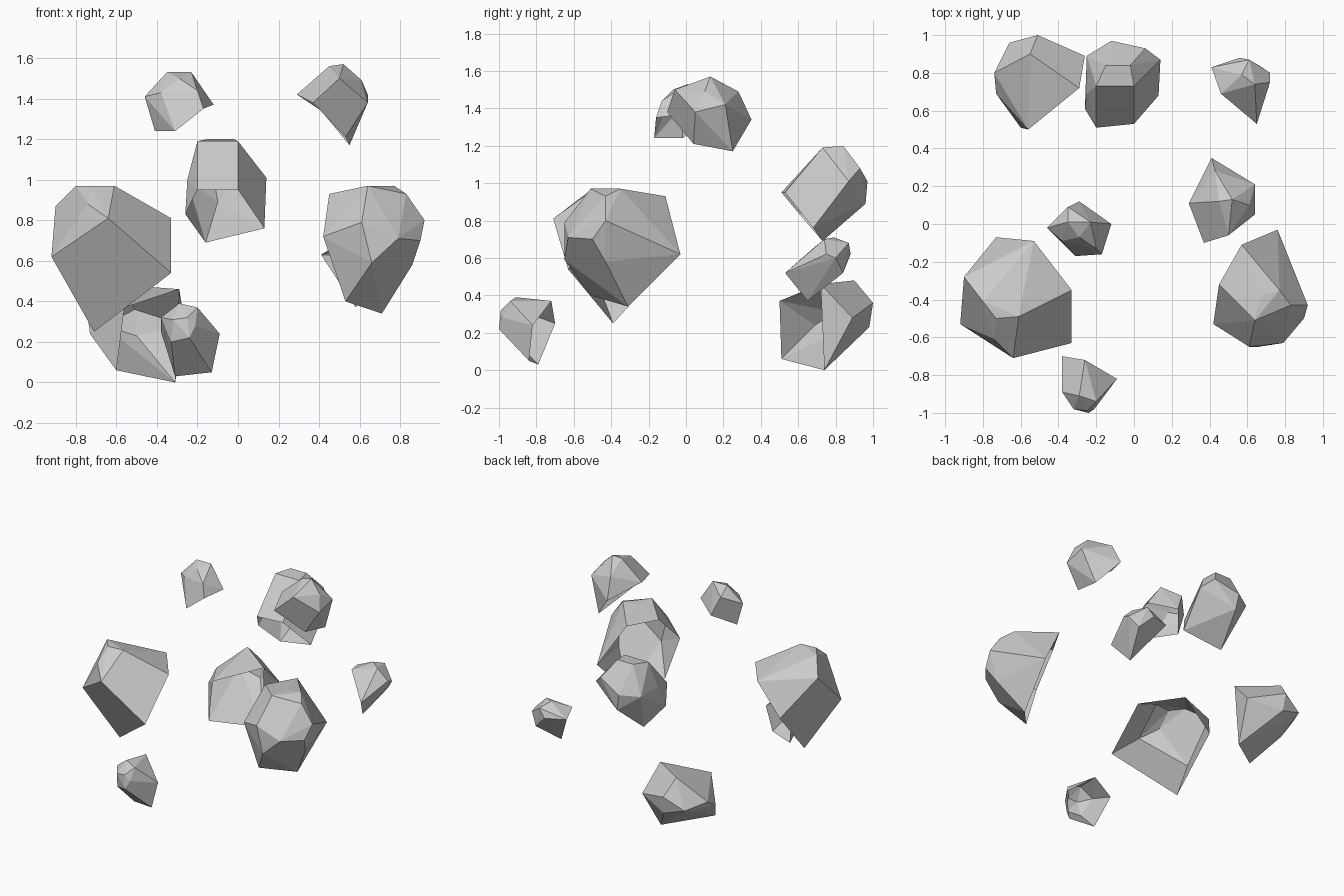
import bpy
import bmesh
import math
from mathutils import Vector

cube = bpy.data.objects.get("Cube")
if cube:
    bpy.data.objects.remove(cube, do_unlink=True)

# Single matte stone colour
stone = bpy.data.materials.new("grey_stone")
stone.use_nodes = True
stone_colour = (0.6, 0.6, 0.6, 1)
stone.diffuse_color = stone_colour
stone.node_tree.nodes["Principled BSDF"].inputs["Base Color"].default_value = stone_colour

CENTIMETRE = 0.01


def rock_shell(name, rim, crown):
    """Faceted shell: the hull of a broken rim and a rounded crown, open at the rim."""
    bm = bmesh.new()
    rim_verts = [bm.verts.new(Vector(point) * CENTIMETRE) for point in rim]
    crown_verts = [bm.verts.new(Vector(point) * CENTIMETRE) for point in crown]
    hull = bmesh.ops.convex_hull(bm, input=rim_verts + crown_verts)
    bmesh.ops.recalc_face_normals(bm, faces=bm.faces)

    # Open the broken side
    rim_set = set(rim_verts)
    opening = [face for face in bm.faces if rim_set.issuperset(face.verts)]
    bmesh.ops.delete(bm, geom=opening, context="FACES")
    loose = [vert for vert in bm.verts if not vert.link_faces]
    bmesh.ops.delete(bm, geom=loose, context="VERTS")

    # Merge nearly coplanar triangles into clean facets
    bmesh.ops.dissolve_limit(bm, angle_limit=math.radians(6),
                             verts=bm.verts, edges=bm.edges)

    mesh = bpy.data.meshes.new(name)
    bm.to_mesh(mesh)
    bm.free()
    mesh.materials.append(stone)
    rock = bpy.data.objects.new(name, mesh)
    bpy.context.collection.objects.link(rock)
    return rock


# Two large front rocks
rock_shell(
    "large_rock_front_right",
    rim=[(-71, -39, 25), (-33, -63, 54), (-33, -35, 81), (-53, -9, 82), (-73, -7, 60)],
    crown=[(-64, -71, 81), (-92, -53, 62), (-90, -28, 87), (-80, -41, 97),
           (-61, -49, 97), (-73, -50, 97), (-74, -61, 88)])
rock_shell(
    "large_rock_front_left",
    rim=[(53, -51, 40), (71, -31, 34), (76, -3, 62), (57, -11, 93), (45, -32, 93), (42, -53, 72)],
    crown=[(64, -51, 97), (67, -38, 97), (77, -35, 97), (83, -43, 93), (92, -43, 80),
           (90, -50, 70), (86, -43, 58), (79, -63, 71), (61, -65, 79), (66, -65, 59)])

# Medium back rocks, one low and one raised
rock_shell(
    "low_rock_back",
    rim=[(-60, 51, 6), (-56, 50, 37), (-29, 72, 46), (-31, 74, 0)],
    crown=[(-26, 89, 28), (-55, 90, 48), (-51, 100, 36), (-66, 96, 28),
           (-74, 80, 31), (-73, 69, 24), (-50, 98, 23)])
rock_shell(
    "raised_rock_back",
    rim=[(-20, 51, 95), (0, 53, 95), (13, 68, 76), (-16, 73, 69), (-26, 61, 83)],
    crown=[(-20, 73, 119), (0, 73, 119), (14, 87, 101), (6, 93, 108), (-12, 97, 101),
           (-25, 89, 100), (-10, 96, 89), (-25, 69, 100), (-15, 84, 120), (-2, 84, 120)])

# Small scattered rocks
rock_shell(
    "small_rock_back_left",
    rim=[(65, 53, 52), (46, 69, 66), (41, 83, 63), (58, 65, 37)],
    crown=[(56, 88, 62), (57, 79, 71), (61, 87, 68), (72, 80, 60),
           (72, 75, 62), (64, 74, 70), (66, 84, 52)])
rock_shell(
    "high_rock_left",
    rim=[(29, 11, 142), (41, 35, 134), (55, 25, 117), (53, 4, 121), (37, -10, 138)],
    crown=[(45, 12, 156), (52, 13, 157), (61, 10, 149), (64, 21, 142),
           (64, 5, 138), (50, -6, 150), (43, 28, 149)])
rock_shell(
    "high_rock_right",
    rim=[(-31, -17, 124), (-17, -16, 135), (-12, 0, 137), (-29, 12, 133), (-41, -2, 124)],
    crown=[(-46, -2, 141), (-35, 9, 147), (-35, 1, 153), (-23, 1, 153),
           (-29, -7, 150), (-38, -9, 143), (-20, -13, 144)])
rock_shell(
    "small_rock_front",
    rim=[(-38, -70, 25), (-26, -72, 37), (-9, -82, 24), (-13, -84, 5), (-31, -79, 3)],
    crown=[(-29, -91, 39), (-38, -89, 32), (-20, -94, 37), (-32, -98, 31), (-25, -99, 32),
           (-21, -98, 28), (-24, -100, 22), (-33, -96, 20)])
